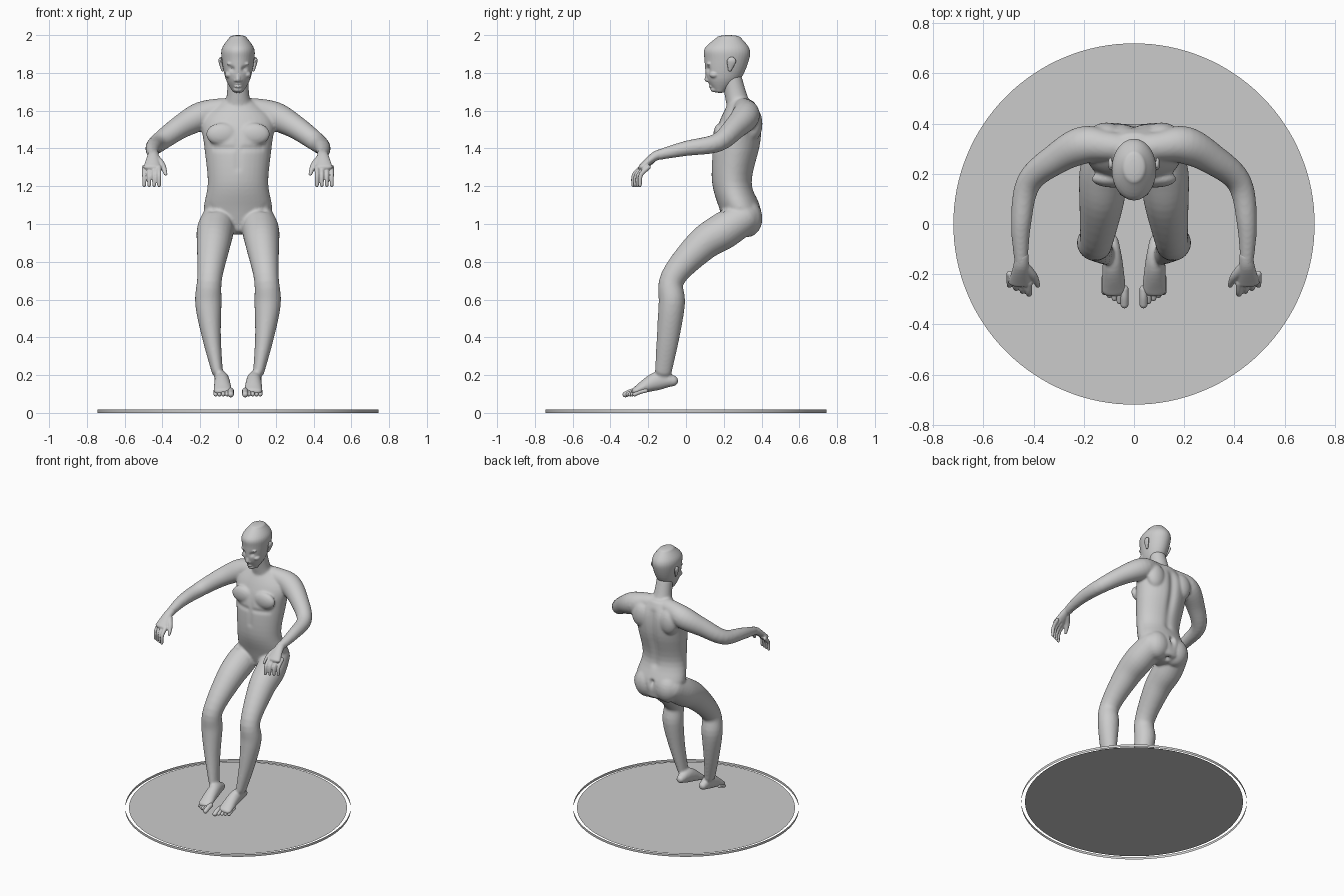
import bpy, bmesh, math
from mathutils import Vector, Matrix
from mathutils.geometry import intersect_point_line

if "Cube" in bpy.data.objects:
    bpy.data.objects.remove(bpy.data.objects["Cube"])

colour = (0.6, 0.6, 0.6, 1)
grey = bpy.data.materials.new("plain_grey")
grey.use_nodes = True
grey.diffuse_color = colour
bsdf = next(n for n in grey.node_tree.nodes if n.type == 'BSDF_PRINCIPLED')
bsdf.inputs["Base Color"].default_value = colour

SIDES = {"left": 1, "right": -1}
ACROSS, UP = Vector((1, 0, 0)), Vector((0, 0, 1))


def spline(points, steps=5):
    """Smooth curve through stations of x, y, z, half width and half depth."""
    points = [Vector(p if len(p) == 5 else (*p, p[-1])) for p in points]
    padded = [points[0], *points, points[-1]]
    curve = []
    for a, b, c, d in zip(padded, padded[1:], padded[2:], padded[3:]):
        for k in range(steps):
            t = k / steps
            lean_in, lean_out = (c - a) / 2, (d - b) / 2
            ease = t * t * (3 - 2 * t)
            curve.append(b.lerp(c, ease) + lean_in * t * (1 - t) ** 2 - lean_out * t * t * (1 - t))
    return curve + [points[-1]]


def loft(bm, points, mirror=1, across=ACROSS, dome=1, level=False, segments=24):
    """Skin of elliptical rings along a path, with domed ends."""
    stations = spline(points)
    last = len(stations) - 1
    rings = []
    for i, station in enumerate(stations):
        ahead, behind = stations[min(i + 1, last)], stations[max(i - 1, 0)]
        along = UP if level else (ahead - behind).to_3d().normalized()
        rings.append((station.to_3d(), along, station[3], station[4]))

    def end_cap(ring, sign):
        centre, along, width, depth = ring
        for k in range(1, 5):
            angle = math.radians(20 * k)
            lift = along * sign * dome * min(width, depth) * math.sin(angle)
            yield centre + lift, along, width * math.cos(angle), depth * math.cos(angle)

    rings = [*reversed(list(end_cap(rings[0], -1))), *rings, *end_cap(rings[-1], 1)]
    loops = []
    for centre, along, width, depth in rings:
        u = (across - along * across.dot(along)).normalized()
        w = along.cross(u)
        loop = []
        for k in range(segments):
            angle = math.tau * k / segments
            p = centre + u * width * math.cos(angle) + w * depth * math.sin(angle)
            loop.append(bm.verts.new((p.x * mirror, p.y, p.z)))
        loops.append(loop)
    for low, high in zip(loops, loops[1:]):
        for k in range(segments):
            bm.faces.new((low[k - 1], low[k], high[k], high[k - 1]))
    bm.faces.new(loops[0])
    bm.faces.new(loops[-1])


def column(bm, rows):
    """Upright central form from rows of z, y, half width and half depth."""
    loft(bm, [(0, y, z, *size) for z, y, *size in rows], dome=.3, level=True, segments=36)


def blob(bm, centre, radii, mirror=1):
    x, y, z = centre
    place = Matrix.Translation((x * mirror, y, z)) @ Matrix.Diagonal((*radii, 1))
    bmesh.ops.create_uvsphere(bm, u_segments=20, v_segments=12, radius=1, matrix=place)


def finish(name, bm, smooth=True):
    bmesh.ops.recalc_face_normals(bm, faces=bm.faces[:])
    for face in bm.faces:
        face.smooth = smooth
    mesh = bpy.data.meshes.new(name)
    bm.to_mesh(mesh)
    bm.free()
    mesh.materials.append(grey)
    ob = bpy.data.objects.new(name, mesh)
    bpy.context.scene.collection.objects.link(ob)
    return ob


def fuse(name, bm, voxel, rounds, creases=()):
    """Merge overlapping shells into one soft skin, then press in creases."""
    ob = finish(name, bm)
    merge = ob.modifiers.new("merge", 'REMESH')
    merge.mode, merge.voxel_size, merge.use_smooth_shade = 'VOXEL', voxel, True
    soften = ob.modifiers.new("soften", 'SMOOTH')
    soften.iterations = rounds
    if not creases:
        return
    graph = bpy.context.evaluated_depsgraph_get()
    mesh = bpy.data.meshes.new_from_object(ob.evaluated_get(graph))
    ob.modifiers.clear()
    ob.data = mesh
    mesh.materials.clear()
    mesh.materials.append(grey)
    moves = []
    for vert in mesh.vertices:
        p = Vector((abs(vert.co.x), vert.co.y, vert.co.z))
        press = 0
        for start, end, radius, depth in creases:
            start, end = Vector(start), Vector(end)
            t = intersect_point_line(p, start, end)[1]
            gap = p - start.lerp(end, min(max(t, 0), 1))
            press += depth * math.exp(-gap.length_squared / radius ** 2)
        moves.append(vert.normal * press)
    for vert, move in zip(mesh.vertices, moves):
        vert.co -= move


# Torso and neck
bm = bmesh.new()
column(bm, [(.97, .3, .12, .09), (1.07, .29, .18, .11), (1.22, .245, .16, .107),
            (1.42, .27, .18, .127), (1.55, .29, .19, .11), (1.64, .295, .1, .07)])
column(bm, [(1.6, .29, .08, .07), (1.68, .265, .06), (1.78, .24, .055)])

for side in SIDES.values():
    # Shoulder and arm
    loft(bm, [(0, .3, 1.61, .055), (.1, .31, 1.605, .06), (.2, .315, 1.57, .075), (.31, .26, 1.51, .062),
              (.42, .165, 1.43, .05), (.45, 0, 1.4, .04), (.45, -.15, 1.365, .027)], side, across=UP)
    # Leg
    loft(bm, [(.1, .3, 1.03, .09), (.12, .2, .965, .098), (.13, .08, .885, .088), (.15, -.07, .715, .066),
              (.157, -.075, .58, .07), (.14, -.095, .4, .05, .06), (.11, -.12, .22, .03, .045)], side)
    # Foot
    loft(bm, [(.09, -.07, .17, .03), (.085, -.15, .17, .04, .05), (.08, -.27, .115, .05, .02)], side)
    # Buttock, chest muscle and shoulder blade
    blob(bm, (.08, .325, 1.03), (.09, .08, .1), side)
    blob(bm, (.085, .18, 1.475), (.085, .035, .06), side)
    blob(bm, (.11, .355, 1.53), (.07, .05, .09), side)

# Creases: spine, buttocks, breastbone, under the chest, groin
fuse("body", bm, .0075, 8, [
    ((0, .375, 1.2), (0, .41, 1.58), .03, .016),
    ((0, .4, 1.08), (0, .34, .94), .016, .022),
    ((0, .14, 1.5), (0, .14, 1.3), .02, .005),
    ((.03, .14, 1.4), (.13, .17, 1.4), .016, .006),
    ((.17, .2, 1.1), (.05, .19, 1), .016, .008)])

# Head with nose, lips, chin, brows and cheeks
bm = bmesh.new()
column(bm, [(1.703, .18, .03), (1.77, .2, .066, .09), (1.87, .216, .086, .118),
            (1.93, .217, .085, .118), (1.986, .226, .047, .065)])
loft(bm, [(0, .122, 1.83, .01), (0, .112, 1.765, .014)])
for z in (1.728, 1.742):
    blob(bm, (0, .131, z), (.02, .012, .007))
blob(bm, (0, .15, 1.712), (.024, .02, .015))
for side in SIDES.values():
    blob(bm, (.013, .119, 1.76), (.009, .01, .008), side)
    blob(bm, (.033, .123, 1.848), (.028, .014, .009), side)
    blob(bm, (.048, .15, 1.79), (.022, .026, .018), side)
# Creases: eye sockets, mouth
fuse("head", bm, .0045, 4, [
    ((.03, .115, 1.82), (.036, .117, 1.82), .014, .011),
    ((0, .12, 1.735), (.018, .125, 1.735), .004, .004)])

# Eyelids and ears
eyelids, ears = bmesh.new(), bmesh.new()
for side in SIDES.values():
    blob(eyelids, (.032, .138, 1.82), (.016, .014, .011), side)
    loft(ears, [(.082, .232, 1.815, .007, .009), (.094, .24, 1.86, .009, .024),
                (.092, .24, 1.877, .007, .016)], side)
finish("eyelids", eyelids)
finish("ears", ears)

# Hands: palm, four curled fingers, thumb
for label, side in SIDES.items():
    bm = bmesh.new()
    loft(bm, [(.447, -.13, 1.37, .028), (.45, -.17, 1.355, .032, .024), (.455, -.235, 1.3, .046, .017)], side)
    for i in range(4):
        x, y = .418 + .026 * i, -.235 + .012 * i
        loft(bm, [(x, y, 1.3, .013), (x, y - .04, 1.26, .012), (x, y - .045, 1.205, .01)],
             side, segments=14)
    loft(bm, [(.43, -.175, 1.345, .02), (.4, -.21, 1.31, .017), (.383, -.245, 1.265, .01)],
         side, across=UP, segments=14)
    fuse(label + "_hand", bm, .0045, 3)

# Toes
bm = bmesh.new()
for side in SIDES.values():
    for i in range(5):
        x, y = .038 + .02 * i, -.32 + .012 * i
        radius = .011 if i else .016
        loft(bm, [(x, y + .06, .118, radius), (x, y + .03, .111, radius), (x, y, .098, radius)],
             side, segments=14)
finish("toes", bm)

# Round floor plate and the thin open band around it
bm = bmesh.new()
bmesh.ops.create_circle(bm, cap_ends=True, segments=128, radius=.72, matrix=Matrix.Translation(UP * .01))
finish("floor_disc", bm, smooth=False)
bm = bmesh.new()
bmesh.ops.create_cone(bm, cap_ends=False, segments=128, radius1=.745, radius2=.745, depth=.018,
                      matrix=Matrix.Translation(UP * .009))
finish("floor_band", bm)
